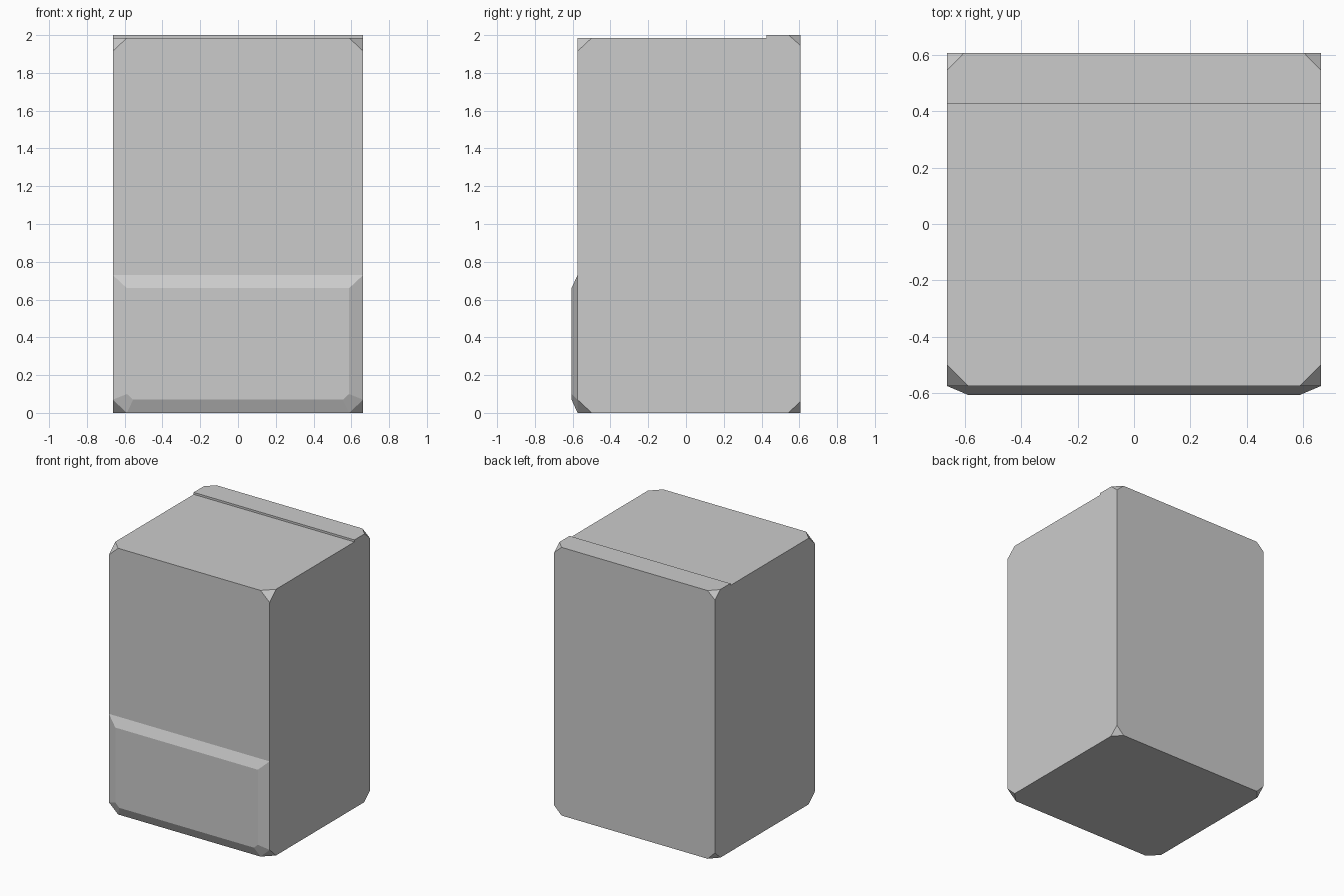
import bpy, bmesh
from mathutils import Vector

if "Cube" in bpy.data.objects:
    bpy.data.objects.remove(bpy.data.objects["Cube"])

HALF_W = 0.663
FRONT, PANEL_FRONT, BACK = -0.574, -0.606, 0.606
DECK, TOP = 1.985, 2.0


def finish(bm, name):
    bmesh.ops.recalc_face_normals(bm, faces=bm.faces[:])
    mesh = bpy.data.meshes.new(name)
    bm.to_mesh(mesh)
    bm.free()
    obj = bpy.data.objects.new(name, mesh)
    bpy.context.collection.objects.link(obj)
    return obj


def chop_corner(bm, corner, size):
    # Slice one corner off with a diagonal plane and cap the cut
    c = Vector(corner)
    inward = [-1 if c.x > 0 else 1, -1 if c.y > 0 else 1, -1 if c.z > 1 else 1]
    normal = Vector([-s / d for s, d in zip(inward, size)]).normalized()
    point = c + Vector((inward[0] * size[0], 0, 0))
    cut = bmesh.ops.bisect_plane(bm, geom=bm.verts[:] + bm.edges[:] + bm.faces[:],
                                 plane_co=point, plane_no=normal, clear_outer=True)
    edges = [e for e in cut["geom_cut"] if isinstance(e, bmesh.types.BMEdge)]
    bmesh.ops.holes_fill(bm, edges=edges)


# Main cabinet: side profile with a raised rear strip, extruded across the width
profile = [(FRONT, 0), (BACK, 0), (BACK, TOP), (0.425, TOP), (0.425, DECK), (FRONT, DECK)]
bm = bmesh.new()
side = bm.faces.new([bm.verts.new((-HALF_W, y, z)) for y, z in profile])
ext = bmesh.ops.extrude_face_region(bm, geom=[side])
bmesh.ops.translate(bm, vec=(2 * HALF_W, 0, 0),
                    verts=[v for v in ext["geom"] if isinstance(v, bmesh.types.BMVert)])
bmesh.ops.recalc_face_normals(bm, faces=bm.faces[:])
for sx in (-1, 1):
    for y, z, size in ((FRONT, 0, (0.075, 0.075, 0.07)),
                       (FRONT, DECK, (0.075, 0.075, 0.07)),
                       (BACK, 0, (0.06, 0.065, 0.06)),
                       (BACK, TOP, (0.06, 0.062, 0.055))):
        chop_corner(bm, (sx * HALF_W, y, z), size)
finish(bm, "cabinet_body")

# Lower front panel: bevelled slab with clipped bottom corners
def outline(bm, y, half):
    pts = half + [(-x, z) for x, z in reversed(half)]
    return [bm.verts.new((x, y, z)) for x, z in pts]

bm = bmesh.new()
rim = outline(bm, FRONT, [(0.588, 0), (HALF_W, 0.07), (HALF_W, 0.73)])
face = outline(bm, PANEL_FRONT, [(0.555, 0.07), (0.588, 0.1), (0.588, 0.66)])
bm.faces.new(face)
for i in range(6):
    j = (i + 1) % 6
    bm.faces.new((rim[i], rim[j], face[j], face[i]))
finish(bm, "front_panel")
